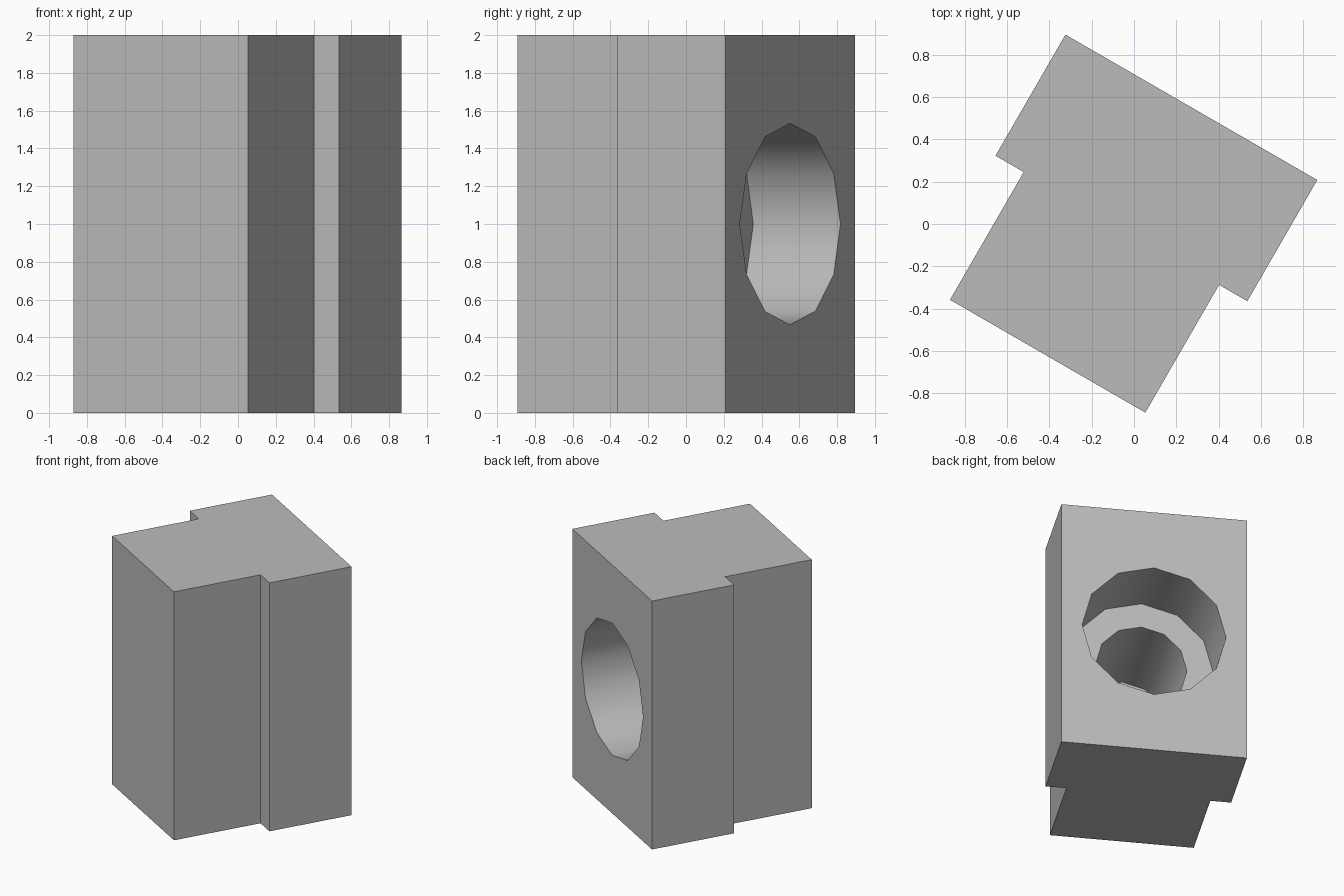
import bpy, bmesh, math
from mathutils import Matrix

if "Cube" in bpy.data.objects:
    bpy.data.objects.remove(bpy.data.objects["Cube"])

HEIGHT = 2.0
BACK, STEP, FRONT = 0.613, -0.048, -0.745   # depth of the planes in the block's own frame
WIDE, NARROW = 0.687, 0.533                 # half widths behind and ahead of the step
CENTRE = -0.041
TURN = Matrix.Rotation(math.radians(-30), 4, 'Z')

grey = bpy.data.materials.new("plain grey")
grey.use_nodes = True
colour = (0.5, 0.5, 0.5, 1)
grey.diffuse_color = colour
grey.node_tree.nodes["Principled BSDF"].inputs["Base Color"].default_value = colour


def add_object(name, bm):
    bmesh.ops.recalc_face_normals(bm, faces=bm.faces)
    mesh = bpy.data.meshes.new(name)
    bm.to_mesh(mesh)
    bm.free()
    mesh.materials.append(grey)
    obj = bpy.data.objects.new(name, mesh)
    bpy.context.collection.objects.link(obj)
    obj.matrix_world = TURN
    return obj


# Stepped block: half profile mirrored, then extruded upwards
half = [(NARROW, FRONT), (NARROW, STEP), (WIDE, STEP), (WIDE, BACK)]
outline = half + [(-x, y) for x, y in reversed(half)]
bm = bmesh.new()
base = bm.faces.new([bm.verts.new((CENTRE + x, y, 0)) for x, y in outline])
top = bmesh.ops.extrude_face_region(bm, geom=[base])["geom"]
bmesh.ops.translate(bm, vec=(0, 0, HEIGHT),
                    verts=[v for v in top if isinstance(v, bmesh.types.BMVert)])
block = add_object("stepped_block", bm)


# Twelve-sided bores cut into the back face
def bore(name, radius, floor):
    end = BACK + 0.1
    bm = bmesh.new()
    place = (Matrix.Translation((CENTRE, (floor + end) / 2, HEIGHT / 2))
             @ Matrix.Rotation(math.radians(90), 4, 'X'))
    bmesh.ops.create_cone(bm, cap_ends=True, segments=12, radius1=radius,
                          radius2=radius, depth=end - floor, matrix=place)
    cutter = add_object(name, bm)
    cutter.hide_render = True
    bpy.context.view_layer.objects.active = block
    cut = block.modifiers.new(name, 'BOOLEAN')
    cut.operation = 'DIFFERENCE'
    cut.solver = 'EXACT'
    cut.object = cutter
    bpy.ops.object.modifier_apply(modifier=cut.name)
    bpy.data.objects.remove(cutter)


bore("wide_bore", 0.533, BACK - 0.533)
bore("narrow_bore", 0.337, FRONT + 0.01)

# Smooth bore walls, sharp edges elsewhere
bpy.ops.object.select_all(action='DESELECT')
block.select_set(True)
bpy.context.view_layer.objects.active = block
bpy.ops.object.shade_smooth_by_angle(angle=math.radians(35))
